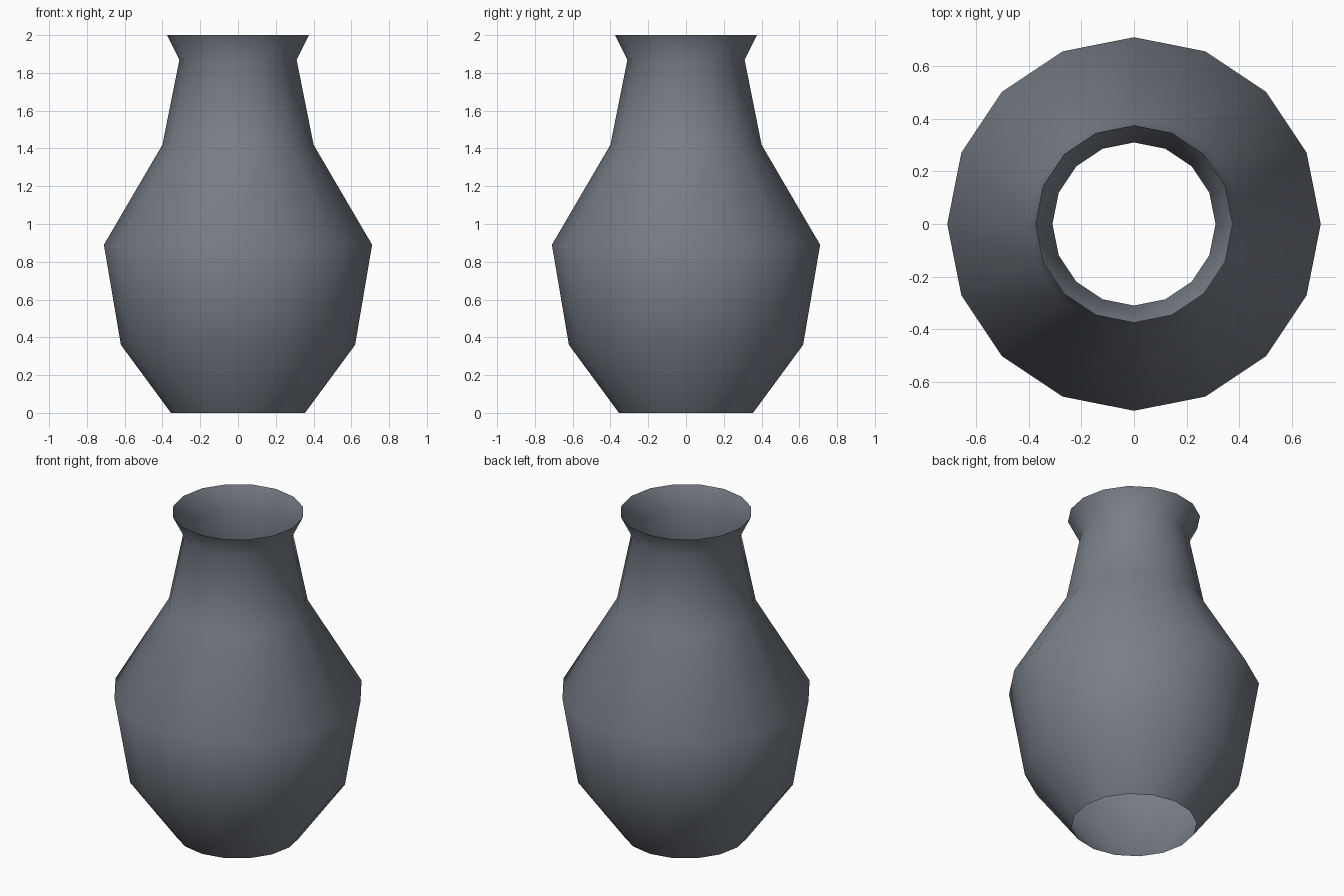
import bpy
import bmesh
import math

if "Cube" in bpy.data.objects:
    bpy.data.objects.remove(bpy.data.objects["Cube"])

SIDES = 16

# Vase profile from foot to lip: (radius, height)
PROFILE = [(0.355, 0.0), (0.62, 0.36), (0.71, 0.89),
           (0.40, 1.42), (0.31, 1.87), (0.375, 2.0)]

glaze = bpy.data.materials.new("slate_grey")
glaze.diffuse_color = (0.19, 0.21, 0.245, 1.0)
glaze.use_nodes = True
glaze.node_tree.nodes["Principled BSDF"].inputs["Base Color"].default_value = glaze.diffuse_color

# Thin-walled vase body, open at both ends
bm = bmesh.new()
rings = []
for radius, height in PROFILE:
    angles = [2 * math.pi * i / SIDES for i in range(SIDES)]
    rings.append([bm.verts.new((radius * math.cos(a), radius * math.sin(a), height))
                  for a in angles])

for low, high in zip(rings, rings[1:]):
    for i in range(SIDES):
        j = (i + 1) % SIDES
        face = bm.faces.new((low[i], low[j], high[j], high[i]))
        face.smooth = True

mesh = bpy.data.meshes.new("vase_body")
bm.to_mesh(mesh)
bm.free()
mesh.materials.append(glaze)
vase = bpy.data.objects.new("vase_body", mesh)
bpy.context.collection.objects.link(vase)
